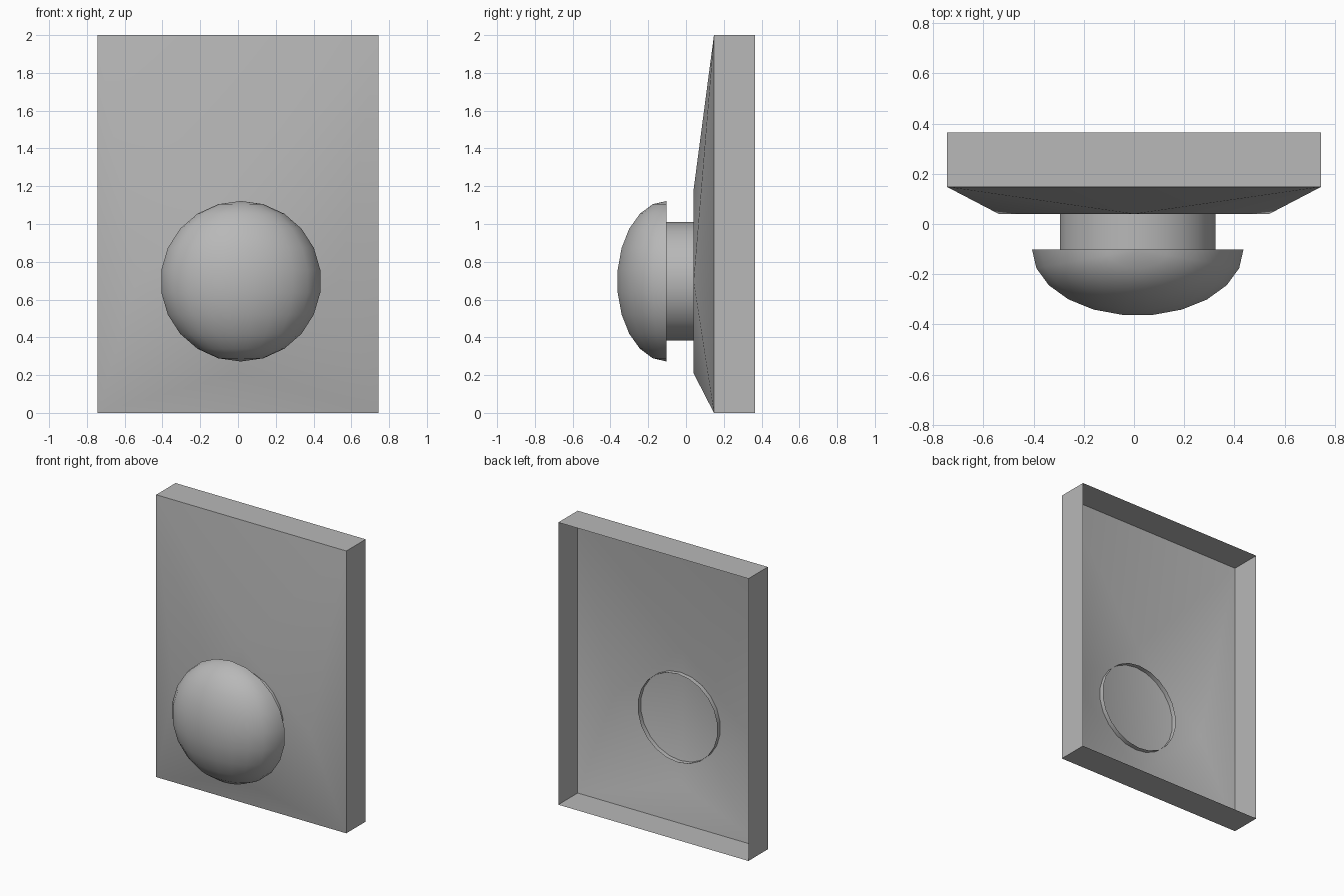
import bpy, bmesh
from math import radians
from mathutils import Matrix

if "Cube" in bpy.data.objects:
    bpy.data.objects.remove(bpy.data.objects["Cube"])

grey = bpy.data.materials.new("dark_grey")
grey.diffuse_color = (0.48, 0.48, 0.48, 1)
grey.use_nodes = True
grey.node_tree.nodes["Principled BSDF"].inputs["Base Color"].default_value = grey.diffuse_color


def finish(bm, name, angle):
    mesh = bpy.data.meshes.new(name)
    bm.normal_update()
    bm.to_mesh(mesh)
    bm.free()
    mesh.materials.append(grey)
    obj = bpy.data.objects.new(name, mesh)
    bpy.context.collection.objects.link(obj)
    bpy.ops.object.select_all(action='DESELECT')
    obj.select_set(True)
    bpy.context.view_layer.objects.active = obj
    bpy.ops.object.shade_smooth_by_angle(angle=radians(angle))
    return obj


# Backplate: open-backed shell whose front rises to a flat seat around the knob
bm = bmesh.new()


def ring(points, y):
    return [bm.verts.new((x, y, z)) for x, z in points]


corners = ((-0.745, 0), (0.745, 0), (0.745, 2), (-0.745, 2))
seat = ring(((0, 0.21), (0.538, 0.697), (0, 1.18), (-0.538, 0.697)), 0.04)
front = ring(corners, 0.148)
back = ring(corners, 0.365)
bm.faces.new(seat)
for i in range(4):
    j = (i + 1) % 4
    bm.faces.new((front[i], front[j], seat[i]))
    bm.faces.new((front[j], seat[j], seat[i]))
    bm.faces.new((front[i], back[i], back[j], front[j]))
finish(bm, "backplate", 40)

# Knob: squashed half sphere, its rim stepped inward and extruded into a neck
bm = bmesh.new()
bmesh.ops.create_uvsphere(bm, u_segments=22, v_segments=11, radius=0.425,
                          matrix=Matrix.Rotation(radians(90), 4, 'Z'))
bmesh.ops.delete(bm, geom=[v for v in bm.verts if v.co.y > 1e-4], context='VERTS')
bmesh.ops.scale(bm, vec=(1, 0.624, 1), verts=bm.verts)


def extrude_rim(scale, dy):
    rim = [e for e in bm.edges if e.is_boundary]
    new = bmesh.ops.extrude_edge_only(bm, edges=rim)["geom"]
    verts = [v for v in new if isinstance(v, bmesh.types.BMVert)]
    bmesh.ops.scale(bm, vec=(scale, 1, scale), verts=verts)
    bmesh.ops.translate(bm, vec=(0, dy, 0), verts=verts)


extrude_rim(0.737, 0)
extrude_rim(1, 0.175)
bmesh.ops.translate(bm, vec=(0.015, -0.102, 0.697), verts=bm.verts)
bmesh.ops.recalc_face_normals(bm, faces=bm.faces)
finish(bm, "knob", 35)
